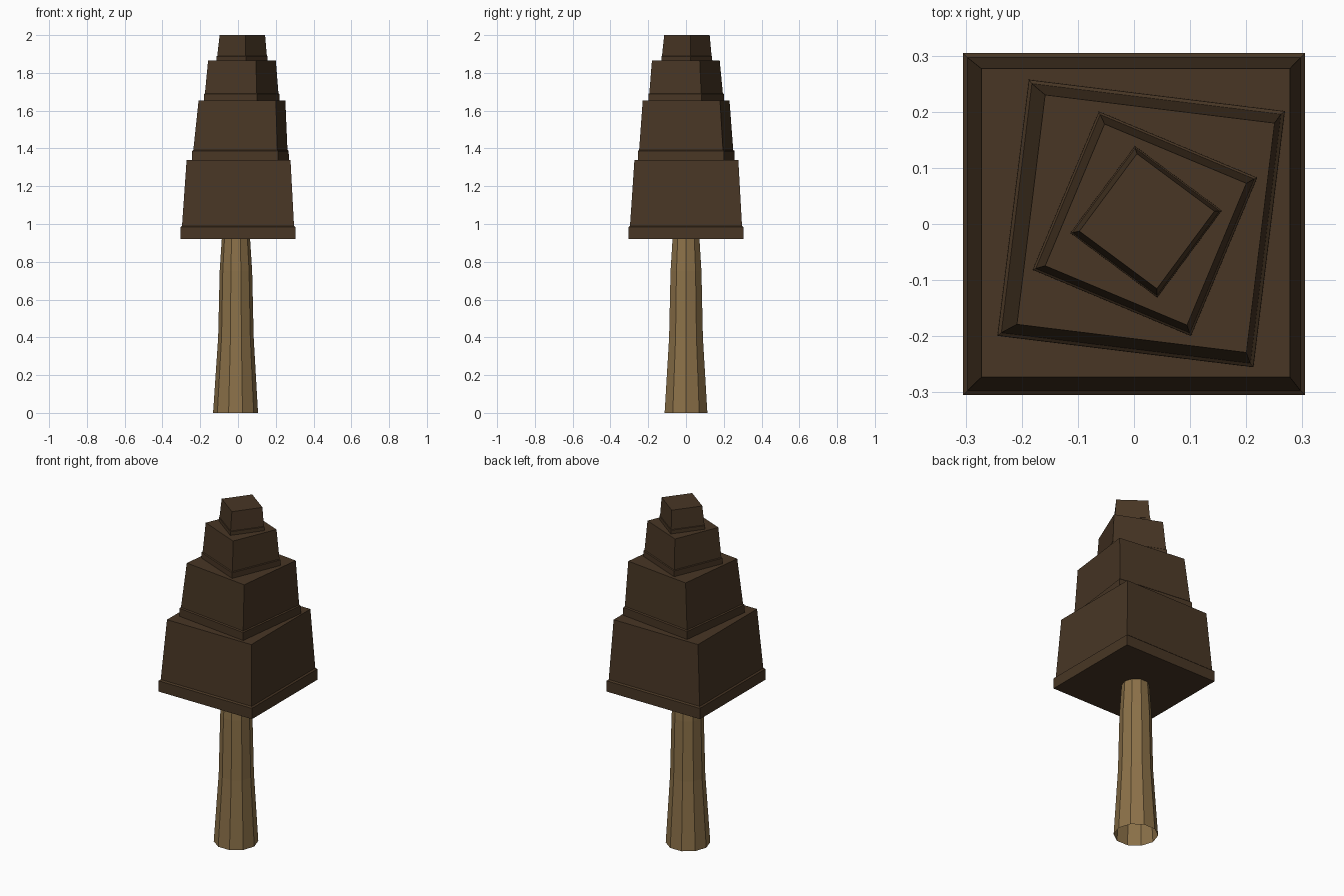
import bpy, bmesh, math

if "Cube" in bpy.data.objects:
    bpy.data.objects.remove(bpy.data.objects["Cube"])


def material(name, rgb):
    m = bpy.data.materials.new(name)
    m.diffuse_color = (*rgb, 1)
    m.use_nodes = True
    m.node_tree.nodes["Principled BSDF"].inputs["Base Color"].default_value = m.diffuse_color
    return m


FOLIAGE = material("dark brown foliage", (0.065, 0.037, 0.018))
WOOD = material("tan wood", (0.26, 0.165, 0.066))


def loft(name, rings, sides, mat, caps):
    """Skin rings of (x, y, z, radius, angle in degrees) into one flat-shaded object."""
    bm = bmesh.new()
    loops = []
    for x, y, z, r, deg in rings:
        loops.append([bm.verts.new((x + r * math.cos(math.radians(deg) + 2 * math.pi * i / sides),
                                    y + r * math.sin(math.radians(deg) + 2 * math.pi * i / sides), z))
                      for i in range(sides)])
    for a, b in zip(loops, loops[1:]):
        for i in range(sides):
            j = (i + 1) % sides
            bm.faces.new((a[i], a[j], b[j], b[i]))
    if caps:
        bm.faces.new(loops[0][::-1])
        bm.faces.new(loops[-1])
    me = bpy.data.meshes.new(name)
    bm.to_mesh(me)
    bm.free()
    me.materials.append(mat)
    ob = bpy.data.objects.new(name, me)
    bpy.context.collection.objects.link(ob)
    return ob


# Ten-sided trunk, open at the bottom, flared at the foot
loft("trunk", [(-0.013, 0, 0, 0.119, 0),
               (-0.011, 0, 0.40, 0.094, 0),
               (-0.011, 0, 0.75, 0.086, 0),
               (-0.011, 0, 0.95, 0.073, 0)], 10, WOOD, False)

# Square foliage tiers, each with a small rim and a twist
# bottom z, rim z, top z, bottom half, top half, twist, bottom centre, top centre
tiers = [
    (0.92, 0.99, 1.34, 0.305, 0.275, 0, (0, 0), (0.003, 0.002)),
    (1.34, 1.392, 1.655, 0.230, 0.206, -7, (0.0127, 0.001), (0.021, 0.0005)),
    (1.655, 1.692, 1.866, 0.153, 0.137, -22.7, (0.0195, 0.0005), (0.021, -0.001)),
    (1.866, 1.89, 2.0, 0.0965, 0.086, -36.6, (0.0215, 0.004), (0.023, 0.005)),
]
for n, (z0, zr, z1, h0, h1, twist, c0, c1) in enumerate(tiers):
    s, a = math.sqrt(2), 45 + twist
    loft(f"foliage_tier_{n + 1}", [(*c0, z0, h0 * s, a),
                                   (*c0, zr - (zr - z0) * 0.1, h0 * 0.998 * s, a),
                                   (*c0, zr, h0 * 0.972 * s, a),
                                   (*c1, z1, h1 * s, a)], 4, FOLIAGE, True)
